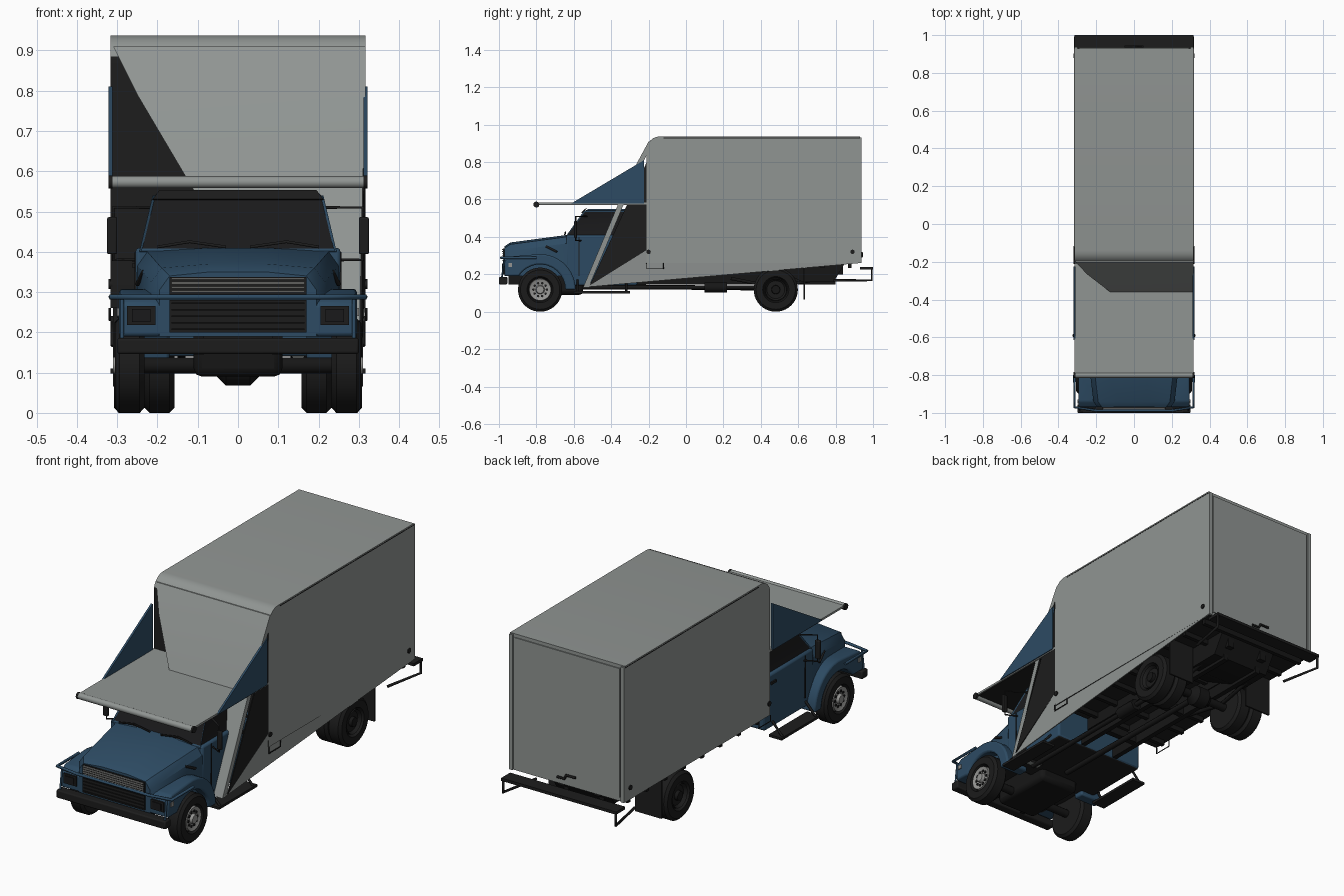
import bpy, bmesh, math
from mathutils import Vector

if "Cube" in bpy.data.objects:
    bpy.data.objects.remove(bpy.data.objects["Cube"])

# Main dimensions
SIDE, BACK, FRONT = .316, .93, -.21
FLOOR, ROOF, CANOPY = .26, .937, .578
NOSE, CAB_BACK, SILL, BELT = -.97, -.26, .19, .4
FRONT_AXLE, REAR_AXLE, RADIUS = -.78, .48, .118
THIN = .005


def material(name, *rgb):
    m = bpy.data.materials.new(name)
    m.use_nodes = True
    m.diffuse_color = (*rgb, 1)
    m.node_tree.nodes["Principled BSDF"].inputs["Base Color"].default_value = (*rgb, 1)
    return m


GREY = material("box grey", .28, .3, .29)
BLUE = material("cab blue", .026, .07, .125)
BLACK = material("trim black", .012, .012, .012)
RUBBER = material("tyre rubber", .011, .011, .011)
GLASS = material("dark glass", .01, .01, .011)
METAL = material("bright metal", .3, .3, .29)
DARK = material("chassis dark", .008, .008, .008)


def add(name, data, mats):
    for m in mats:
        data.materials.append(m)
    ob = bpy.data.objects.new(name, data)
    bpy.context.collection.objects.link(ob)
    return ob


def finish(name, bm, mats, rule=None):
    bmesh.ops.recalc_face_normals(bm, faces=bm.faces)
    bm.normal_update()
    if rule:
        for f in bm.faces:
            f.material_index = int(rule(f))
    me = bpy.data.meshes.new(name)
    bm.to_mesh(me)
    bm.free()
    return add(name, me, mats)


def loft(name, rings, *mats, rule=None, bevel=0):
    """Skin matching rings of points and cap both ends."""
    bm = bmesh.new()
    rows = [[bm.verts.new(p) for p in ring] for ring in rings]
    n = len(rows[0])
    for a, b in zip(rows, rows[1:]):
        for i in range(n):
            j = (i + 1) % n
            bm.faces.new((a[i], a[j], b[j], b[i]))
    bm.faces.new(rows[0])
    bm.faces.new(rows[-1])
    ob = finish(name, bm, mats, rule)
    if bevel:
        mod = ob.modifiers.new("soft edges", "BEVEL")
        mod.width, mod.segments = bevel, 2
    return ob


def prism(name, outline, x, *mats, **options):
    """Extrude a side outline between two x positions."""
    return loft(name, [[(e, y, z) for y, z in outline] for e in x], *mats, **options)


def block(name, mat, x, y, z, **options):
    return prism(name, [(y[0], z[0]), (y[1], z[0]), (y[1], z[1]), (y[0], z[1])], x, mat, **options)


def wide(half):
    return -half, half


def near(centre, half):
    return centre - half, centre + half


def underside(f):
    return f.normal.z < -.9


def sheet(name, mat, points, offset):
    return loft(name, [points, [Vector(p) + Vector(offset) for p in points]], mat)


def arc(y, z, r, start, end, steps):
    """Points on a circle in the side plane, angles in turns."""
    turns = [math.tau * (start + (end - start) * i / steps) for i in range(steps + 1)]
    return [(y + r * math.cos(t), z + r * math.sin(t)) for t in turns]


def lathe(name, mat, y, z, profile, n=32):
    """Turn (x, radius) points around an axis along x."""
    return loft(name, [[(x, *p) for p in arc(y, z, r, 0, 1, n)[:-1]] for x, r in profile], mat)


def tube(name, mat, r, *points):
    cu = bpy.data.curves.new(name, "CURVE")
    cu.dimensions = "3D"
    cu.bevel_depth, cu.bevel_resolution, cu.use_fill_caps = r, 1, True
    spline = cu.splines.new("POLY")
    spline.points.add(len(points) - 1)
    for p, co in zip(spline.points, points):
        p.co = (*co, 1)
    return add(name, cu, [mat])


# Cargo box with a rounded front roof edge, black front and underside
corner = .07
edge = arc(FRONT + corner, ROOF - corner, corner, .25, .5, 6)
prism("cargo_box", [(BACK, FLOOR), (BACK, ROOF), *edge, (FRONT, FLOOR)], wide(SIDE), GREY, BLACK,
      rule=lambda f: underside(f) or f.normal.y < -.98)
block("rear_door", GREY, wide(.29), near(BACK, THIN), (.28, .92))
latch = BACK + .01
tube("door_latch", BLACK, .006, (-.05, latch, .315), (0, latch, .315), (.01, latch, .295), (.05, latch, .295))

# Slanted front sheet and the skewed lower corner of the box
toe = Vector((.3, -.55, .13))
slope = []
for left, right, y, z in ((-.31, SIDE, -.2, .91), (-.25, SIDE, -.265, .79), (-.12, .31, -.365, .57), (.14, *toe)):
    slope.append([(left, y, z), (right, y, z), (right, y + .03, z), (left, y + .03, z)])
loft("front_slope", slope, GREY, BLACK, rule=lambda f: f.normal.y > .5)
sheet("corner_gusset", BLACK, [(SIDE, FRONT, .33), (SIDE, FRONT, .8), toe + Vector((.006, .035, .01))], (-THIN, 0, 0))
sheet("side_skirt", GREY, [(SIDE, BACK, FLOOR), (SIDE, FRONT, .33), toe], (-THIN, 0, 0))

# Canopy over the cab
block("canopy", GREY, wide(SIDE), (-.8, FRONT), near(CANOPY, THIN))
block("canopy_underside", BLACK, wide(.31), (-.79, FRONT), near(CANOPY - THIN, THIN / 2))
lathe("canopy_roller", GREY, -.8, CANOPY - THIN, [(x, .015) for x in wide(SIDE)], 12)


# Hood
def hood_section(y, half, top):
    right = [(half, SILL), (half, top - .035), (half - .025, top), (.07, top + .01)]
    return [(x, y, z) for x, z in right] + [(-x, y, z) for x, z in reversed(right)]


loft("hood", [hood_section(NOSE, .195, .34), hood_section(NOSE + .03, .215, .36),
              hood_section(-.64, .25, BELT), hood_section(-.6, .25, BELT)], BLUE, BLACK, rule=underside)


# Cab: lower body and tapered greenhouse with inset windows
def rectangle(half, front, z):
    return [(-half, front, z), (half, front, z), (half, CAB_BACK, z), (-half, CAB_BACK, z)]


loft("cab_body", [rectangle(.25, -.64, .14), rectangle(.255, -.64, BELT + .01)], BLUE, BLACK,
     rule=underside, bevel=.01)
bm = bmesh.new()
low, top = ([bm.verts.new(p) for p in ring]
            for ring in (rectangle(.245, -.645, BELT), rectangle(.212, -.545, .54)))
walls = [bm.faces.new((low[i], low[i - 3], top[i - 3], top[i])) for i in range(4)]
bm.faces.new(top)
bmesh.ops.recalc_face_normals(bm, faces=bm.faces)
bmesh.ops.inset_individual(bm, faces=walls, thickness=.008, depth=-.004)
for pane in walls:
    pane.material_index = 1
finish("greenhouse", bm, [BLUE, GLASS])
loft("cab_roof", [rectangle(.212, -.55, .535), rectangle(.195, -.52, .55)], BLUE)
sheet("sun_visor", BLACK, [(-.212, -.556, .528), (.212, -.556, .528), (.195, -.53, .551), (-.195, -.53, .551)],
      (0, -THIN, THIN / 2))

# Grilles and bumper
for name, bar, z, height in (("grille", METAL, .312, .026), ("lower_grille", DARK, .24, .04)):
    block(name + "_panel", BLACK, wide(.17), near(NOSE, .008), near(z, height))
    for i in range(5):
        block(name + "_bar", bar, wide(.165), near(NOSE - .01, .003), near(z + height * (i - 2) * .4, .002))
block("front_bumper", BLACK, wide(.3), (-1, NOSE + .015), near(.166, .02), bevel=.006)

# Blue front guard
guard = [(.315, -.8), (.315, NOSE), (.2, NOSE - .018)]
guard += [(-x, y) for x, y in reversed(guard)]
tube("guard_bar", BLUE, .007, *[(x, y, .288) for x, y in guard])

# Wheel profile with a recessed centre, and fender outline
tread = [(0, .065), (0, .105), (.012, RADIUS), (.062, RADIUS), (.074, .105), (.074, .07), (.055, .062)]
fender = (arc(FRONT_AXLE, RADIUS, .135, 0, .41, 12) + [(NOSE, SILL), (NOSE, .27), (NOSE + .03, .295)]
          + arc(FRONT_AXLE, RADIUS, .19, .27, 0, 10))

for s in (-1, 1):
    def out(a, b):
        return s * a, s * b

    skin = out(SIDE - THIN, SIDE + THIN)
    # Box trim and canopy side plates
    block("rear_post", GREY, out(.298, SIDE), near(BACK, .008), (FLOOR, ROOF - THIN))
    block("roof_rail", BLACK, out(SIDE - THIN, SIDE + .001), (-.12, BACK), near(ROOF - .008, .002))
    for y in (FRONT + .01, BACK - .04):
        lathe("side_marker", BLACK, y, .32, [(x, .012) for x in skin], 12)
    grip = s * (SIDE + .002)
    tube("grab_handle", BLACK, .003, (grip, FRONT, FLOOR), (grip, FRONT, .23), (grip, -.12, .23), (grip, -.12, FLOOR))
    prism("canopy_side", [(-.615, CANOPY), (FRONT - .015, CANOPY), (FRONT - .015, .81)], skin, BLUE)
    lathe("roller_cap", BLACK, -.8, CANOPY - THIN, [(x, .016) for x in skin], 12)

    # Fenders and lamps
    prism("front_fender", fender, out(.17, .295), BLUE, bevel=.008)
    block("headlight", BLACK, out(.205, .275), near(NOSE, .008), near(.242, .024))
    block("headlight_lens", GLASS, out(.217, .263), near(NOSE - .01, .003), near(.242, .016))
    block("corner_lamp", METAL, out(.29, .3), near(-.94, .01), near(.25, .01))
    tube("guard_post", BLUE, THIN, (s * .288, NOSE, .288), (s * .288, NOSE - .015, .18))
    tube("hood_latch", BLACK, .006, (s * .235, -.75, .35), (s * .25, -.69, .32))
    tube("wiper", BLACK, .004, (s * .03, -.648, .412), (s * .12, -.645, .425), (s * .2, -.648, .412))

    # Mirrors, doors and steps
    block("mirror", BLACK, out(.3, .325), near(-.59, .008), near(.44, .046), bevel=.004)
    tube("mirror_frame", BLACK, .004, (s * .215, -.53, .51), (s * .31, -.59, .51),
         (s * .31, -.59, .38), (s * .25, -.56, .38))
    block("door_handle", BLACK, out(.25, .262), near(-.32, .02), near(.366, .006))
    block("door_seam", BLACK, out(.25, .257), near(-.572, .002), (SILL, BELT))
    block("step_board", BLACK, out(.245, SIDE), (-.6, -.3), near(.104, .006))
    for y in (-.58, -.32):
        tube("step_bracket", BLACK, .006, (s * .31, y, .104), (s * .25, y, .17))

    # Wheels: single in front, double at the back
    for name, y, starts in (("front", FRONT_AXLE, [.232]), ("rear", REAR_AXLE, [.158, .234])):
        for start in starts:
            lathe(name + "_tyre", RUBBER, y, RADIUS, [(s * (start + x), r) for x, r in tread], 40)
    lathe("front_hub", METAL, FRONT_AXLE, RADIUS, [(s * .28, .06), (s * .304, .058), (s * .296, .04)])
    lathe("front_hub_cap", METAL, FRONT_AXLE, RADIUS, [(s * .29, .026), (s * .31, .02)], 16)
    for y, z in arc(FRONT_AXLE, RADIUS, .036, 0, 1, 10)[:-1]:
        lathe("wheel_hole", BLACK, y, z, [(s * .29, .007), (s * .3, .007)], 8)
    lathe("rear_rim", BLACK, REAR_AXLE, RADIUS, [(s * .28, .06), (s * .304, .058), (s * .285, .045)])
    lathe("rear_hub", DARK, REAR_AXLE, RADIUS, [(s * .26, .028), (s * .305, .022)], 16)

    # Chassis rails, mud flaps and rear bumper ends
    block("chassis_rail", DARK, out(.085, .11), (NOSE + .02, .8), (.145, .2))
    block("bed_beam", DARK, out(.08, .115), (FRONT, .84), (.2, FLOOR))
    block("mud_flap", BLACK, out(.165, .31), near(.632, .004), (.065, FLOOR))
    tube("bumper_loop", BLACK, .007, (s * .31, BACK, .233), (s * .31, .993, .233),
         (s * .31, .993, .168), (s * .27, .79, .168))
    tube("leaf_spring", DARK, .01, *[(s * .14, REAR_AXLE + d, .13 + abs(d) / 5) for d in (-.24, 0, .24)])

# Underside
block("rear_bumper", BLACK, wide(SIDE), (BACK, 1), near(.233, .007))
prism("rear_tank", [(.42, FLOOR), (.85, FLOOR), (.79, .16), (.62, .16)], wide(.16), DARK)
for i in range(8):
    block("floor_joist", DARK, wide(.3), near(FRONT + .07 + i * .145, .01), (.235, FLOOR))
for y in (-.45, -.1, .25):
    block("crossmember", DARK, wide(.1), near(y, .015), near(.17, .02))
for y in (FRONT_AXLE, REAR_AXLE):
    lathe("axle", DARK, y, RADIUS, [(x, .02) for x in wide(.25)], 12)
lathe("differential", DARK, REAR_AXLE, RADIUS, [(-.06, .02), (-.03, .05), (.03, .05), (.06, .02)], 16)
block("engine_block", DARK, wide(.11), (-.88, -.55), (.09, .2), bevel=.02)
tube("drive_shaft", DARK, .014, (0, -.5, .135), (0, REAR_AXLE, .125))
tube("exhaust_pipe", DARK, .012, (.17, -.55, .13), (.17, BELT, .13))
tube("muffler", DARK, .03, (.17, .1, .13), (.17, .22, .13))

# Smooth rounded parts, keep hard edges
bpy.ops.object.select_all(action="DESELECT")
for ob in bpy.context.scene.objects:
    if ob.type == "MESH":
        ob.select_set(True)
        bpy.context.view_layer.objects.active = ob
bpy.ops.object.shade_smooth_by_angle(angle=math.radians(35))
